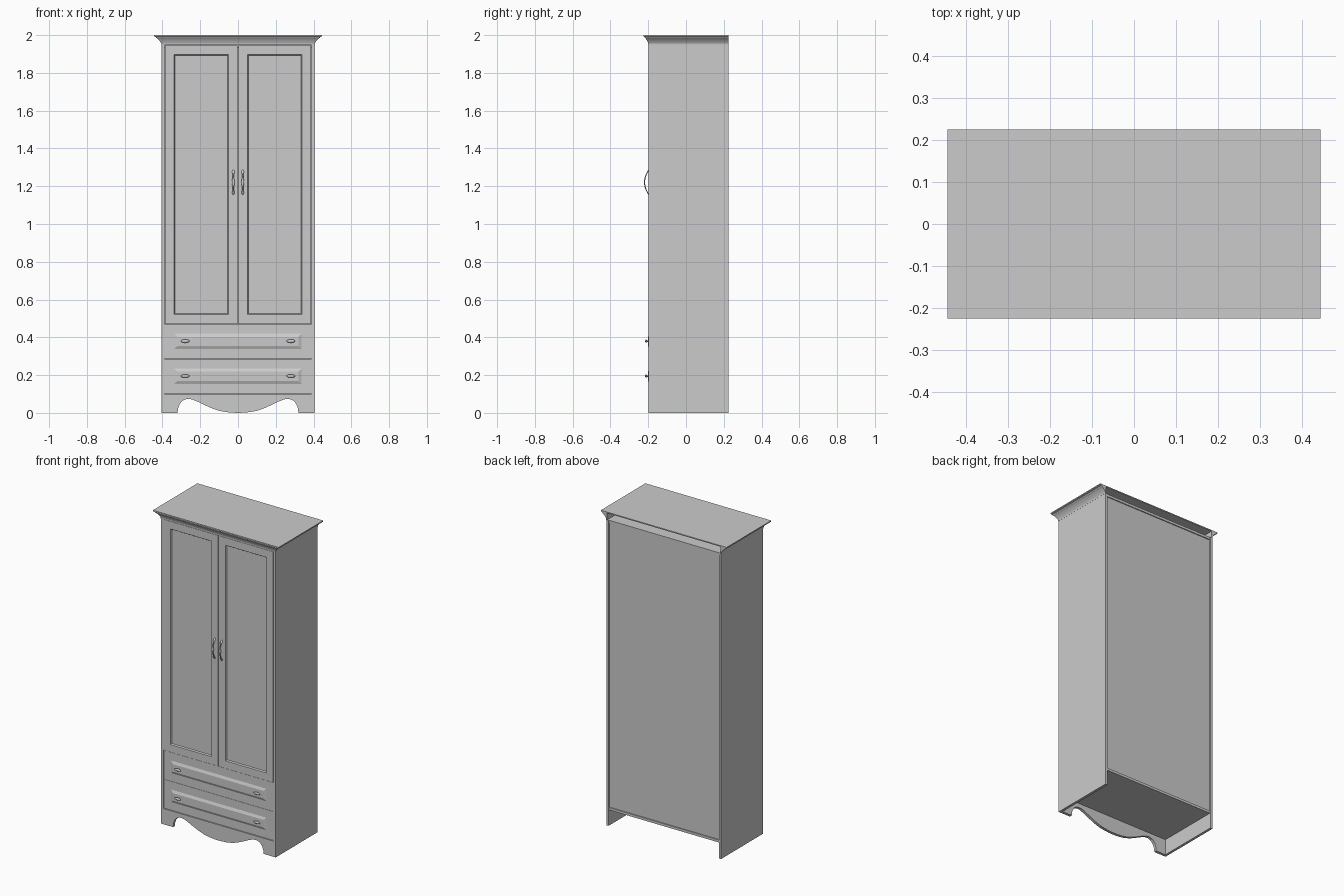
import bpy, bmesh, math
from mathutils import Vector

if "Cube" in bpy.data.objects:
    bpy.data.objects.remove(bpy.data.objects["Cube"])


def finish(name, bm, smooth=False):
    bmesh.ops.recalc_face_normals(bm, faces=bm.faces[:])
    me = bpy.data.meshes.new(name)
    bm.to_mesh(me)
    bm.free()
    ob = bpy.data.objects.new(name, me)
    bpy.context.collection.objects.link(ob)
    if smooth:
        bpy.ops.object.select_all(action='DESELECT')
        ob.select_set(True)
        bpy.context.view_layer.objects.active = ob
        bpy.ops.object.shade_smooth_by_angle(angle=math.radians(40))
    return ob


def loft(bm, rings):
    """Bridge equal-length closed rings of points and cap both ends."""
    vs = [[bm.verts.new(p) for p in r] for r in rings]
    n = len(vs[0])
    for a, b in zip(vs, vs[1:]):
        for i in range(n):
            j = (i + 1) % n
            bm.faces.new((a[i], a[j], b[j], b[i]))
    bm.faces.new(vs[0])
    bm.faces.new(vs[-1])


def panel(name, x0, x1, z0, z1, steps):
    """Rectangular front built from (inset, y) steps, back to front."""
    bm = bmesh.new()
    loft(bm, [[(x0 + i, y, z0 + i), (x1 - i, y, z0 + i),
               (x1 - i, y, z1 - i), (x0 + i, y, z1 - i)] for i, y in steps])
    return finish(name, bm)


def box(name, x0, x1, y0, y1, z0, z1):
    return panel(name, x0, x1, z0, z1, [(0, y1), (0, y0)])


FRONT, BACK, W, T = -0.198, 0.225, 0.405, 0.016
IN = W - T

# Carcass
for s, side in ((-1, "left"), (1, "right")):
    box(side + "_side", min(s * W, s * IN), max(s * W, s * IN), FRONT, BACK, 0, 1.95)
box("bottom_board", -IN, IN, -0.18, 0.222, 0.1, 0.116)
box("middle_board", -IN, IN, -0.178, 0.21, 0.46, 0.476)
box("carcass_top", -IN, IN, -0.178, 0.222, 1.934, 1.95)
box("back_panel", -IN, IN, 0.21, 0.216, 0.116, 1.934)

# Doors with recessed panels
for s, side in ((-1, "left"), (1, "right")):
    a, b = sorted((s * 0.0015, s * (IN - 0.002)))
    panel(side + "_door", a, b, 0.474, 1.946,
          [(0, -0.178), (0, FRONT), (0.048, FRONT), (0.053, FRONT + 0.008)])

# Drawers with raised, bevelled fields
for z, level in ((0.102, "lower"), (0.287, "upper")):
    panel(level + "_drawer", -IN + 0.001, IN - 0.001, z, z + 0.184,
          [(0, -0.175), (0, FRONT + 0.004), (0.052, FRONT + 0.004), (0.068, FRONT - 0.003)])

# Scalloped apron: half outline mirrored about the centre
half = [(0.32, 0), (0.317, 0.025), (0.308, 0.048), (0.292, 0.066), (0.27, 0.074),
        (0.245, 0.072), (0.215, 0.06), (0.18, 0.043), (0.14, 0.025),
        (0.1, 0.011), (0.06, 0.004), (0.025, 0.001)]
outline = ([(IN, 0.1), (IN, 0)] + half + [(0, 0)]
           + [(-x, z) for x, z in reversed(half)] + [(-IN, 0), (-IN, 0.1)])
bm = bmesh.new()
loft(bm, [[(x, y, z) for x, z in outline] for y in (FRONT, FRONT + 0.018)])
finish("apron", bm)

# Cornice moulding: mitred sweep round three sides, hollow behind
prof = [(0, 1.948), (0.13, 1.948), (0.15, 1.956), (0.22, 1.962), (0.36, 1.971),
        (0.58, 1.981), (0.76, 1.986), (0.8, 1.99), (1, 1.993), (1, 2), (0, 2)]
bm = bmesh.new()
rings = []
for sx, front in ((-1, 0), (-1, 1), (1, 1), (1, 0)):
    rings.append([(sx * (0.4 + 0.044 * t), FRONT + 0.002 - 0.029 * t if front else BACK, z)
                  for t, z in prof])
loft(bm, rings)
finish("cornice", bm)
box("cornice_top", -0.401, 0.401, FRONT, BACK, 1.993, 2.0)


def tube(bm, path, sides=10):
    """Tube in a vertical y-z plane from (x, y, z, half_width, half_depth)."""
    rings = []
    for i, (x, y, z, rx, rd) in enumerate(path):
        p, q = path[max(i - 1, 0)], path[min(i + 1, len(path) - 1)]
        t = Vector((0, q[1] - p[1], q[2] - p[2])).normalized()
        n = Vector((0, -t.z, t.y))
        rings.append([Vector((x, y, z)) + Vector((rx * math.cos(k), 0, 0)) + n * rd * math.sin(k)
                      for k in (2 * math.pi * j / sides for j in range(sides))])
    loft(bm, rings)


# Bowed door handles with swollen grip, collars and leaf-shaped ends
bow = [(0.001, -0.066, 0.002), (-0.003, -0.06, 0.006), (-0.007, -0.052, 0.007),
       (-0.012, -0.042, 0.003), (-0.015, -0.034, 0.0035), (-0.018, -0.026, 0.003),
       (-0.0205, -0.014, 0.006), (-0.0215, 0, 0.008)]
bow += [(y, -z, r) for y, z, r in reversed(bow[:-1])]
for s, side in ((-1, "left"), (1, "right")):
    bm = bmesh.new()
    tube(bm, [(s * 0.025, FRONT + y, 1.221 + z, r, min(r, 0.003)) for y, z, r in bow])
    finish(side + "_door_handle", bm, True)

# Oval drawer knobs on short stems
oval = [(0.001, 0.009, 0.005), (-0.003, 0.008, 0.004), (-0.007, 0.008, 0.004),
        (-0.010, 0.019, 0.007), (-0.013, 0.023, 0.009), (-0.016, 0.020, 0.007),
        (-0.018, 0.011, 0.004)]
for s, side in ((-1, "left"), (1, "right")):
    for z, level in ((0.195, "lower"), (0.38, "upper")):
        bm = bmesh.new()
        loft(bm, [[(s * 0.28 + a * math.cos(k), FRONT + y, z + b * math.sin(k))
                   for k in (2 * math.pi * j / 20 for j in range(20))] for y, a, b in oval])
        finish(level + "_" + side + "_knob", bm, True)
